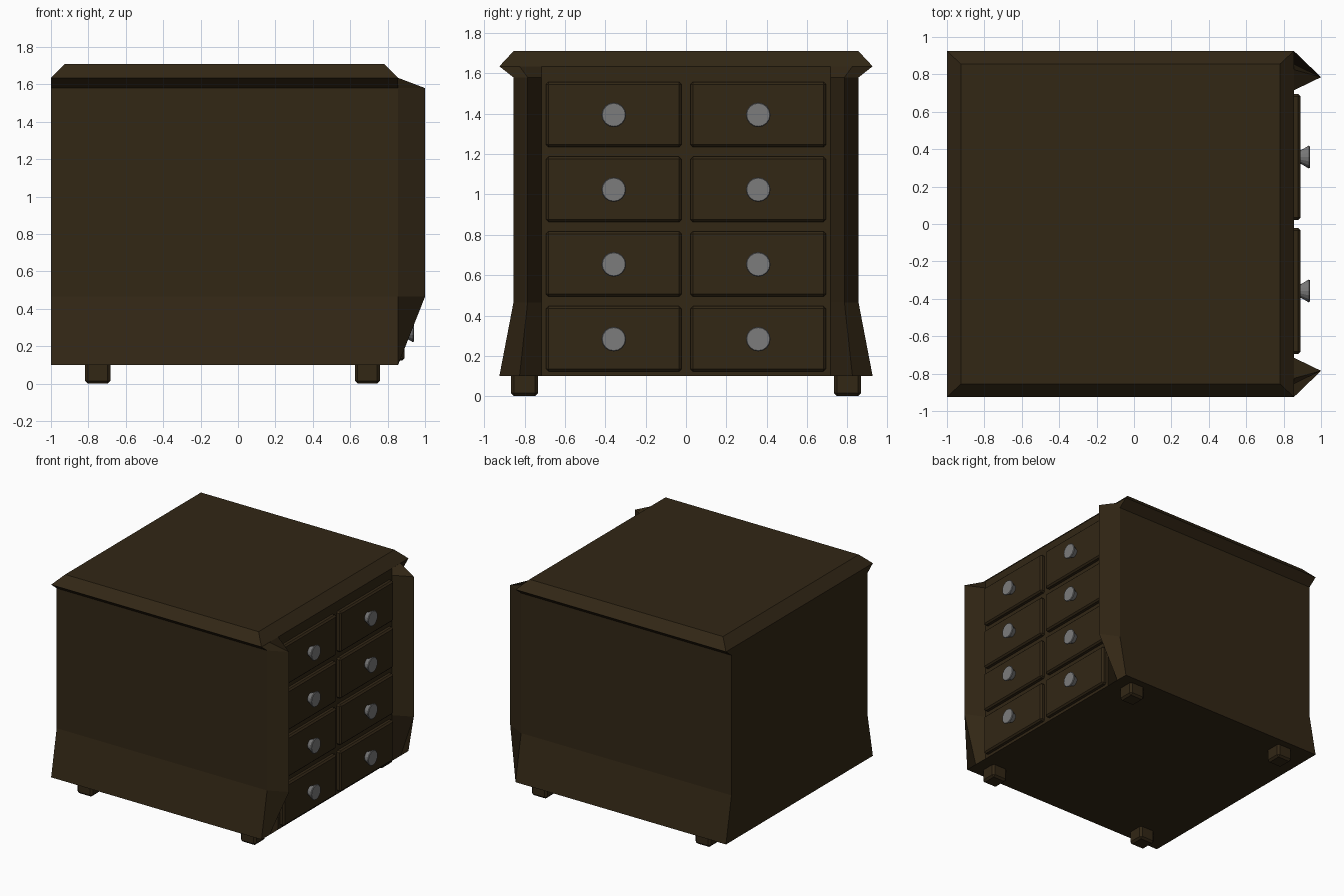
import bpy, bmesh, math
from mathutils import Matrix

if "Cube" in bpy.data.objects:
    bpy.data.objects.remove(bpy.data.objects["Cube"])


def material(name, rgb):
    m = bpy.data.materials.new(name)
    m.diffuse_color = (*rgb, 1)
    m.use_nodes = True
    m.node_tree.nodes["Principled BSDF"].inputs["Base Color"].default_value = m.diffuse_color
    return m


WOOD = material("dark_wood", (0.032, 0.020, 0.0075))
METAL = material("grey_metal", (0.20, 0.20, 0.20))
FRONT = 0.855  # x of the drawer face


def finish(name, bm, mat):
    bmesh.ops.recalc_face_normals(bm, faces=bm.faces[:])
    me = bpy.data.meshes.new(name)
    bm.to_mesh(me)
    bm.free()
    me.materials.append(mat)
    ob = bpy.data.objects.new(name, me)
    bpy.context.collection.objects.link(ob)
    return ob


def box(name, lo, hi, bevel):
    bm = bmesh.new()
    size = [b - a for a, b in zip(lo, hi)]
    mid = [(a + b) / 2 for a, b in zip(lo, hi)]
    bmesh.ops.create_cube(bm, size=1, matrix=Matrix.Translation(mid) @ Matrix.Diagonal((*size, 1)))
    bmesh.ops.bevel(bm, geom=bm.edges[:], offset=bevel, segments=1, affect='EDGES')
    return finish(name, bm, WOOD)


# cabinet body: stacked rectangles (z, half width in y, x min, x max)
bm = bmesh.new()
rings = []
for z, hy, x0, x1 in [(0.10, 0.925, -1, FRONT), (0.465, 0.855, -1, FRONT),
                      (1.58, 0.855, -1, FRONT), (1.635, 0.925, -1, FRONT),
                      (1.71, 0.855, -0.925, 0.78)]:
    rings.append([bm.verts.new(p) for p in
                  [(x0, -hy, z), (x1, -hy, z), (x1, hy, z), (x0, hy, z)]])
for a, b in zip(rings, rings[1:]):
    for i in range(4):
        j = (i + 1) % 4
        bm.faces.new((a[i], a[j], b[j], b[i]))
bm.faces.new(rings[0])
bm.faces.new(rings[-1])
finish("cabinet_body", bm, WOOD)

# wedge-shaped corner posts: (z, outer y, ridge y, ridge x)
for side, label in ((-1, "left"), (1, "right")):
    bm = bmesh.new()
    rows = []
    for z, yo, yr, xr in [(0.10, 0.925, 0.825, FRONT + 0.001), (0.465, 0.855, 0.785, 1.0),
                          (1.58, 0.855, 0.785, 1.0), (1.635, 0.925, 0.825, FRONT + 0.001)]:
        rows.append([bm.verts.new((x, side * y, z)) for x, y in
                     [(FRONT, yo), (xr, yr), (FRONT, 0.715)]])
    for a, b in zip(rows, rows[1:]):
        for i in range(3):
            j = (i + 1) % 3
            bm.faces.new((a[i], a[j], b[j], b[i]))
    bm.faces.new(rows[0])
    bm.faces.new(rows[-1])
    finish("corner_post_" + label, bm, WOOD)


# knob: flared disc with a chamfered rim
def knob(name, y, z):
    bm = bmesh.new()
    n = 16
    prof = [(0.885, 0.037), (0.895, 0.038), (0.931, 0.059), (0.935, 0.061), (0.94, 0.057)]
    rows = [[bm.verts.new((x, y + r * math.cos(2 * math.pi * k / n),
                           z + r * math.sin(2 * math.pi * k / n))) for k in range(n)]
            for x, r in prof]
    for a, b in zip(rows, rows[1:]):
        for i in range(n):
            j = (i + 1) % n
            bm.faces.new((a[i], a[j], b[j], b[i]))
    bm.faces.new(rows[0])
    bm.faces.new(rows[-1])
    finish(name, bm, METAL)


# drawers: two columns, four rows
for row in range(4):
    z0 = 0.123 + row * 0.3705
    for col, side in enumerate((-1, 1)):
        y0, y1 = sorted((side * 0.022, side * 0.694))
        tag = f"{row + 1}_{col + 1}"
        box("drawer_" + tag, (FRONT - 0.03, y0, z0), (0.89, y1, z0 + 0.323), 0.012)
        knob("knob_" + tag, side * 0.358, z0 + 0.16)

# feet
for i, x in enumerate((-0.75, 0.692)):
    for j, y in enumerate((-0.801, 0.801)):
        box(f"foot_{i + 1}_{j + 1}", (x - 0.067, y - 0.067, 0.0), (x + 0.067, y + 0.067, 0.125), 0.015)
